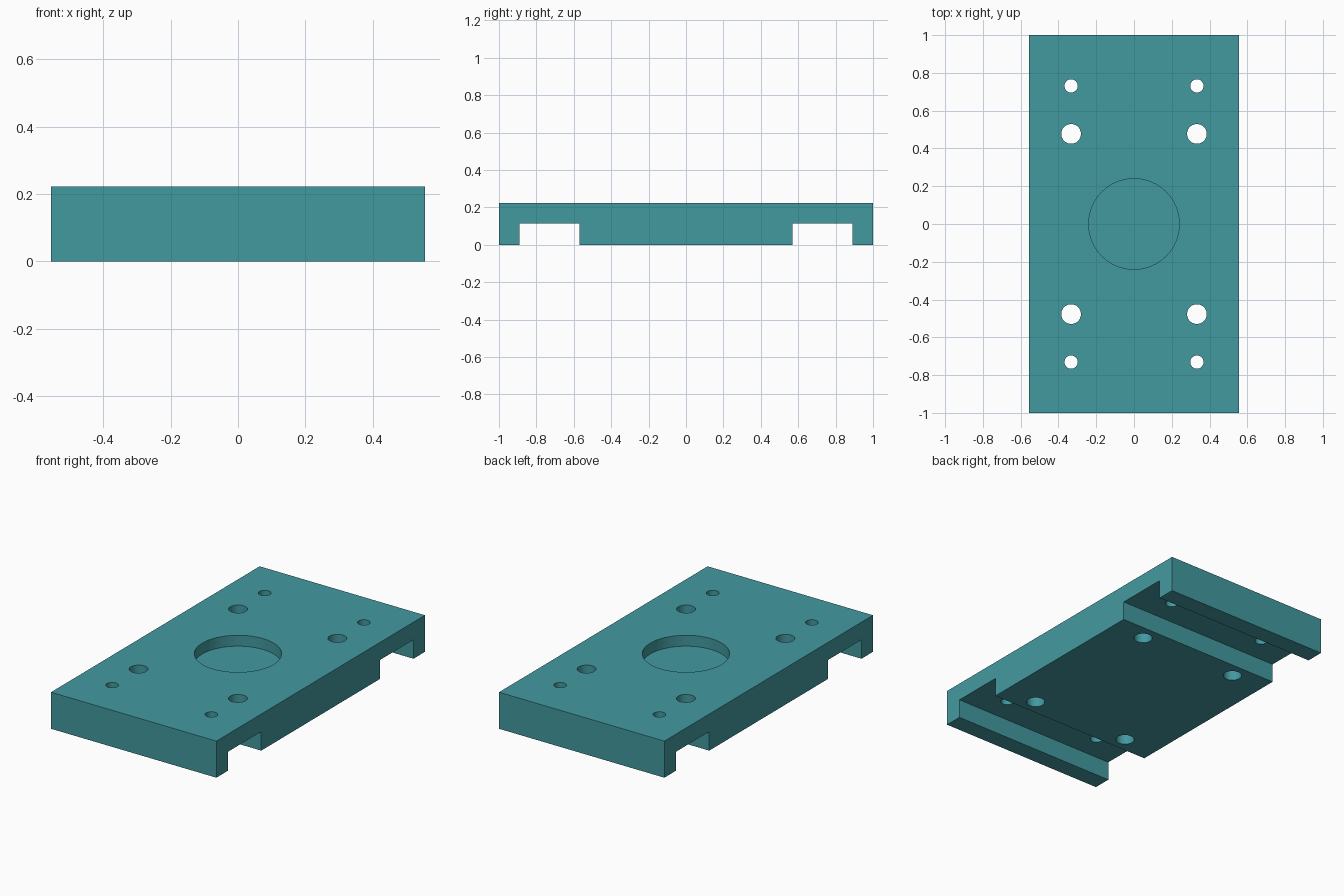
import bpy, bmesh, math
from mathutils import Matrix

if "Cube" in bpy.data.objects:
    bpy.data.objects.remove(bpy.data.objects["Cube"])

W, H = 0.555, 0.222            # half width, thickness
CH_IN, CH_OUT, CH_H = 0.57, 0.89, 0.115   # underside channels


def make_object(name, bm):
    bmesh.ops.recalc_face_normals(bm, faces=bm.faces)
    mesh = bpy.data.meshes.new(name)
    bm.to_mesh(mesh)
    bm.free()
    obj = bpy.data.objects.new(name, mesh)
    bpy.context.collection.objects.link(obj)
    return obj


def add_cylinder(bm, x, y, r, z0, z1):
    bmesh.ops.create_cone(bm, cap_ends=True, segments=64, radius1=r, radius2=r,
                          depth=z1 - z0,
                          matrix=Matrix.Translation((x, y, (z0 + z1) / 2)))


# Plate: side profile with two channels, extruded across x
half = [(CH_IN, 0), (CH_IN, CH_H), (CH_OUT, CH_H), (CH_OUT, 0), (1, 0), (1, H)]
profile = half + [(-y, z) for y, z in reversed(half)]
bm = bmesh.new()
face = bm.faces.new([bm.verts.new((-W, y, z)) for y, z in profile])
ext = bmesh.ops.extrude_face_region(bm, geom=[face])
verts = [g for g in ext["geom"] if isinstance(g, bmesh.types.BMVert)]
bmesh.ops.translate(bm, verts=verts, vec=(2 * W, 0, 0))
plate = make_object("mounting_plate", bm)

# Cutters: round blind recess and eight through holes
bm = bmesh.new()
add_cylinder(bm, 0, 0, 0.24, H - 0.066, H + 0.1)
for sx in (-1, 1):
    for sy in (-1, 1):
        add_cylinder(bm, sx * 0.333, sy * 0.477, 0.052, -0.1, H + 0.1)
        add_cylinder(bm, sx * 0.333, sy * 0.731, 0.035, -0.1, H + 0.1)
cutter = make_object("hole_cutter", bm)
cutter.hide_render = True

mod = plate.modifiers.new("holes", 'BOOLEAN')
mod.operation = 'DIFFERENCE'
mod.solver = 'EXACT'
mod.object = cutter
bpy.context.view_layer.objects.active = plate
plate.select_set(True)
bpy.ops.object.modifier_apply(modifier=mod.name)
bpy.data.objects.remove(cutter)
bpy.ops.object.shade_smooth_by_angle(angle=math.radians(30))

# Teal finish
mat = bpy.data.materials.new("teal")
mat.diffuse_color = (0.055, 0.32, 0.35, 1)
mat.use_nodes = True
mat.node_tree.nodes["Principled BSDF"].inputs["Base Color"].default_value = mat.diffuse_color
plate.data.materials.clear()
plate.data.materials.append(mat)
